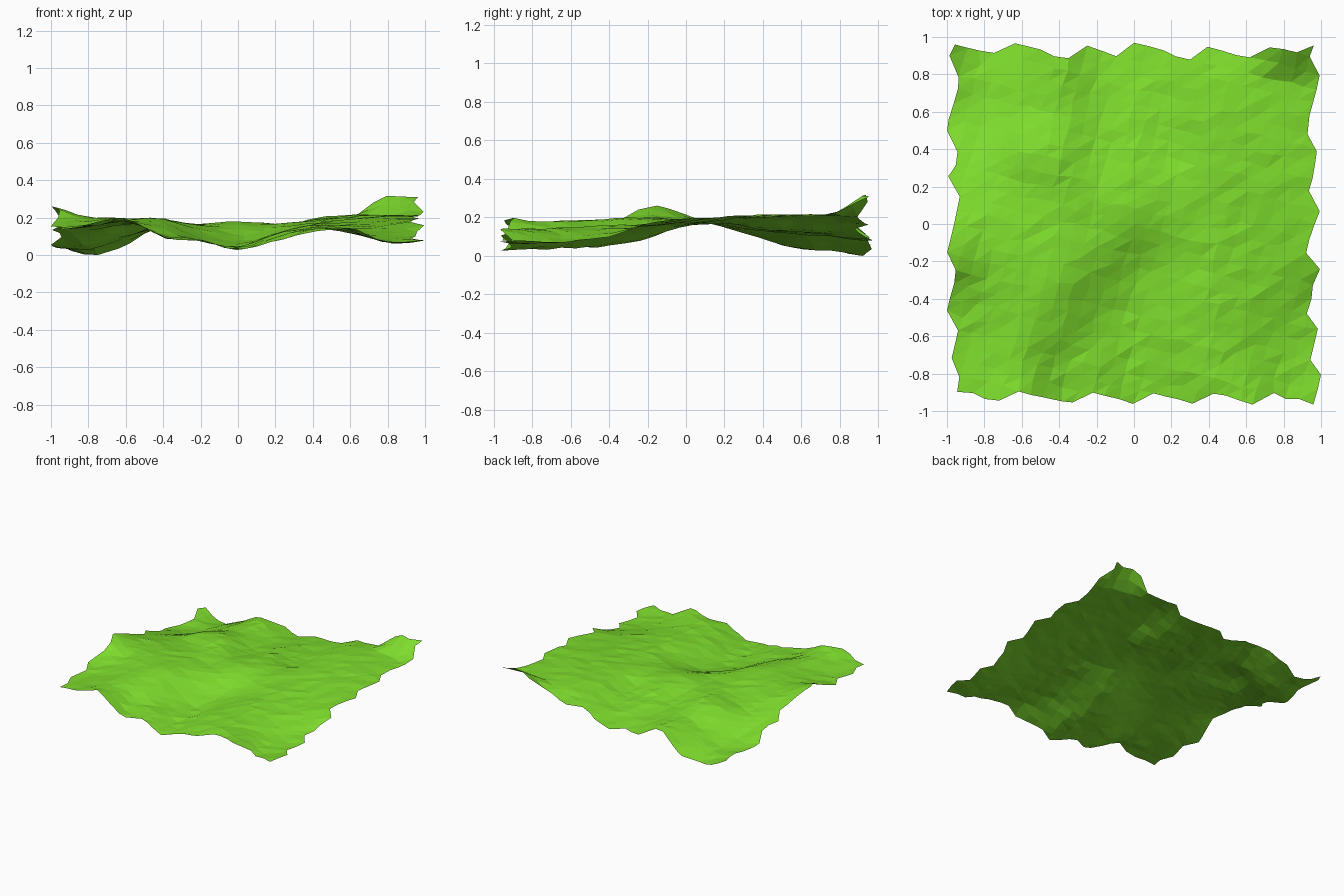
import bpy, bmesh, math, random

if "Cube" in bpy.data.objects:
    bpy.data.objects.remove(bpy.data.objects["Cube"])
random.seed(4)

# coarse height samples: rows front to back, columns left to right, 0.2 apart
H = [
    [.14, .17, .21, .10, .08, .035, .08, .13, .15, .075, .09],
    [.14, .16, .19, .11, .09, .04, .10, .15, .13, .075, .08],
    [.15, .16, .19, .15, .08, .05, .12, .155, .13, .09, .085],
    [.18, .18, .20, .19, .11, .06, .12, .165, .15, .13, .11],
    [.27, .21, .205, .20, .155, .10, .125, .17, .165, .17, .18],
    [.22, .20, .19, .185, .17, .175, .165, .18, .18, .19, .20],
    [.16, .16, .17, .19, .17, .185, .175, .19, .20, .21, .21],
    [.10, .11, .18, .20, .135, .165, .145, .195, .21, .22, .21],
    [.05, .05, .12, .16, .12, .14, .135, .20, .22, .22, .21],
    [.06, .03, .09, .16, .11, .11, .13, .19, .22, .23, .23],
    [.08, .00, .06, .16, .09, .09, .12, .17, .20, .34, .32],
]
LAST = len(H) - 1


def spline(vals, t):
    """Catmull-Rom through evenly spaced values."""
    t = min(max(t, 0), LAST - .0001)
    i = int(t)
    f = t - i
    a, b, c, d = (vals[min(max(i + k, 0), LAST)] for k in (-1, 0, 1, 2))
    return b + .5 * f * (c - a + f * (2*a - 5*b + 4*c - d + f * (3*(b - c) + d - a)))


def height(x, y):
    u, v = (x + 1) * 5, (y / .97 + 1) * 5
    return spline([spline(row, u) for row in H], v)


# terrain sheet: slightly turned triangle grid, trimmed to a ragged square
CELL, N = .078, 20
turn = math.radians(-14)
bm = bmesh.new()
grid = {}
for i in range(-N, N + 1):
    for j in range(-N, N + 1):
        a, b = i * CELL, j * CELL
        x = a * math.cos(turn) - b * math.sin(turn) + random.uniform(-.012, .012)
        y = a * math.sin(turn) + b * math.cos(turn) + random.uniform(-.012, .012)
        if abs(x) < 1.0 and abs(y) < .97:
            z = max(0, height(x, y) + random.uniform(-.005, .005))
            grid[i, j] = bm.verts.new((x, y, z))

for i in range(-N, N):
    for j in range(-N, N):
        p, q, r, s = (grid.get(k) for k in
                      ((i, j), (i + 1, j), (i + 1, j + 1), (i, j + 1)))
        # split each cell; a cell missing one corner leaves a tooth on the rim
        if p and r:
            tris = ((p, q, r), (p, r, s))
        else:
            tris = ((p, q, s), (q, r, s))
        for t in tris:
            if all(t):
                bm.faces.new(t)

bmesh.ops.delete(bm, geom=[v for v in bm.verts if not v.link_faces], context='VERTS')
low = min(v.co.z for v in bm.verts)
for v in bm.verts:
    v.co.z -= low

mesh = bpy.data.meshes.new("grass_terrain")
bm.to_mesh(mesh)
bm.free()
terrain = bpy.data.objects.new("grass_terrain", mesh)
bpy.context.collection.objects.link(terrain)

# grass colour
grass = bpy.data.materials.new("grass_green")
grass.diffuse_color = (.21, .72, .026, 1)
grass.use_nodes = True
grass.node_tree.nodes["Principled BSDF"].inputs["Base Color"].default_value = grass.diffuse_color
mesh.materials.append(grass)
